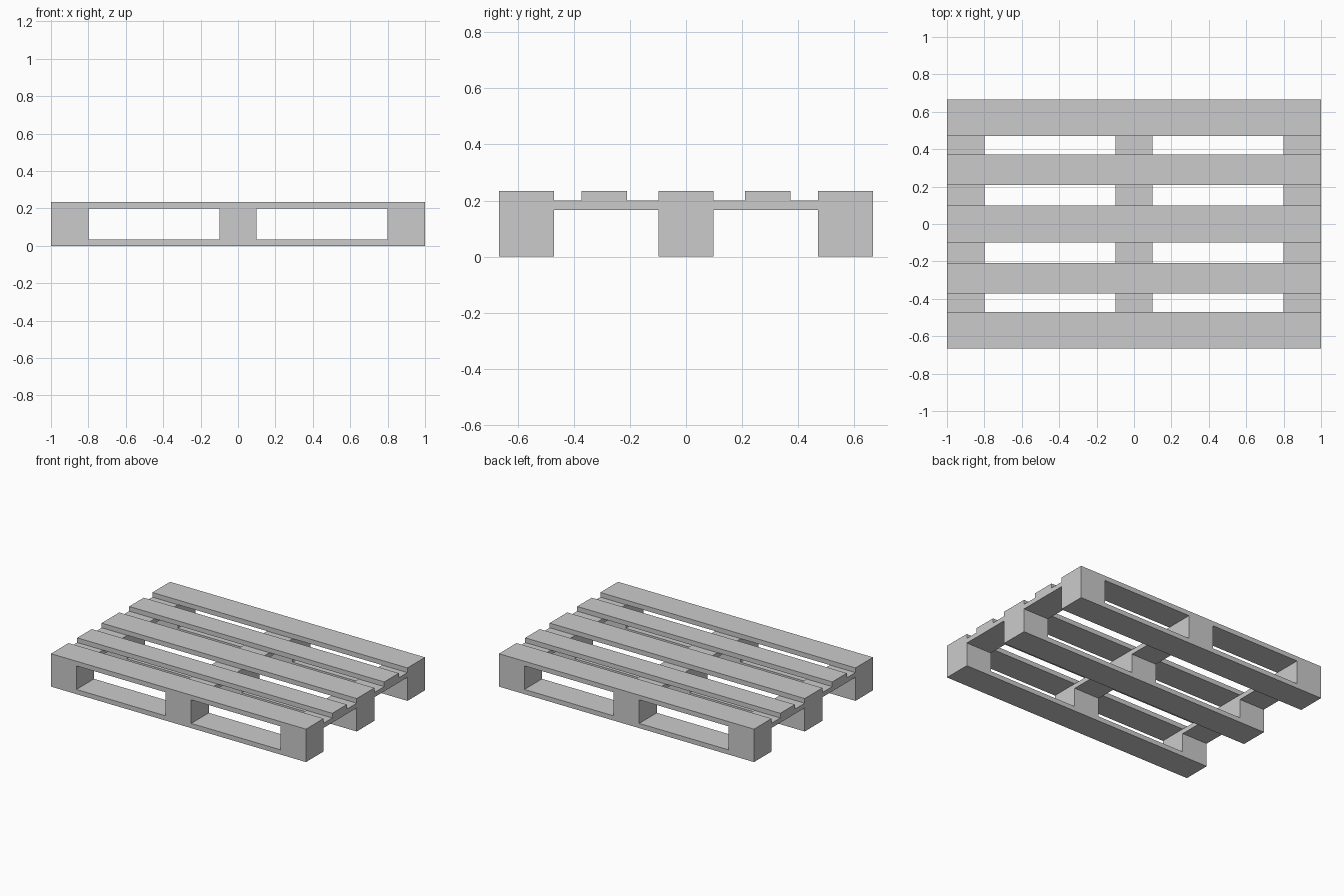
import bpy

# Remove the default cube
default = bpy.data.objects.get("Cube")
if default:
    bpy.data.objects.remove(default, do_unlink=True)

# Single plain grey finish
GREY = (0.6, 0.6, 0.6, 1.0)
grey = bpy.data.materials.new("plain_grey")
grey.use_nodes = True
grey.diffuse_color = GREY
grey.node_tree.nodes["Principled BSDF"].inputs["Base Color"].default_value = GREY

# Overall proportions
LENGTH, WIDTH = 2.0, 1.333
BOARD = 0.0333            # board thickness
BLOCK_H = 0.1337          # height of the spacer blocks
WIDE, NARROW = 0.197, 0.163
ROW_Y = (WIDTH - WIDE) / 2
COL_X = (LENGTH - 0.2) / 2

LOW_Z = BOARD             # top of the bottom boards
MID_Z = LOW_Z + BLOCK_H   # top of the blocks
DECK_Z = MID_Z + BOARD    # top of the cross boards


def box(name, x, y, z, size):
    """Box centred on x, y with its underside at z."""
    bpy.ops.mesh.primitive_cube_add(size=1, location=(x, y, z + size[2] / 2))
    obj = bpy.context.object
    obj.name = name
    obj.scale = size
    bpy.ops.object.transform_apply(location=False, rotation=False, scale=True)
    obj.data.materials.append(grey)
    return obj


rows = {"front": -ROW_Y, "middle": 0.0, "back": ROW_Y}
columns = {"right": -COL_X, "centre": 0.0, "left": COL_X}

# Bottom runners, wide deck boards and the blocks along each row
for row, y in rows.items():
    box(f"{row}_runner", 0, y, 0, (LENGTH, WIDE, BOARD))
    box(f"{row}_deck_board", 0, y, DECK_Z, (LENGTH, WIDE, BOARD))
    for column, x in columns.items():
        box(f"{row}_{column}_block", x, y, LOW_Z, (0.2, WIDE, BLOCK_H))

# Cross boards joining the rows beneath the deck
for column, x in columns.items():
    box(f"{column}_cross_board", x, 0, MID_Z, (0.2, WIDTH, BOARD))

# Narrow deck boards between the wide ones
for side, y in (("front", -0.291), ("back", 0.291)):
    box(f"{side}_narrow_deck_board", 0, y, DECK_Z, (LENGTH, NARROW, BOARD))
